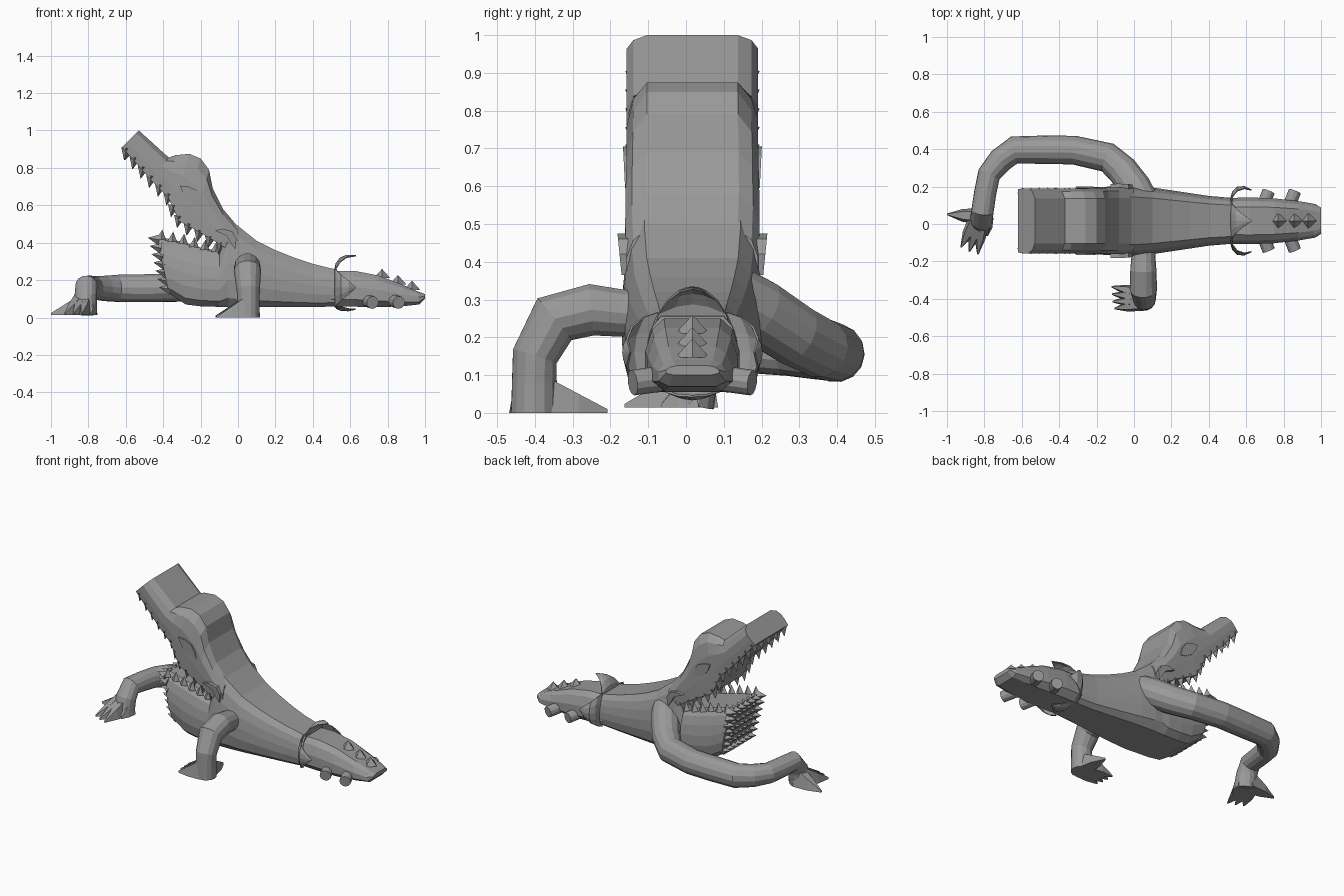
import bpy, bmesh, math
from mathutils import Vector

if "Cube" in bpy.data.objects:
    bpy.data.objects.remove(bpy.data.objects["Cube"])

grey = bpy.data.materials.new("matte grey")
grey.diffuse_color = (0.32, 0.32, 0.32, 1)
grey.use_nodes = True
grey.node_tree.nodes["Principled BSDF"].inputs["Base Color"].default_value = grey.diffuse_color
CY = 0.017  # mid plane of the body


def make(name, verts, faces):
    me = bpy.data.meshes.new(name)
    me.from_pydata([tuple(v) for v in verts], [], faces)
    me.materials.append(grey)
    bm = bmesh.new()
    bm.from_mesh(me)
    bmesh.ops.recalc_face_normals(bm, faces=bm.faces)
    bm.to_mesh(me)
    bm.free()
    ob = bpy.data.objects.new(name, me)
    bpy.context.collection.objects.link(ob)
    return ob


def skin(name, rings):
    """Join equal rings of points into a capped solid."""
    n = len(rings[0])
    verts = [p for r in rings for p in r]
    faces = [(i * n + j, (i + 1) * n + j, (i + 1) * n + (j + 1) % n, i * n + (j + 1) % n)
             for i in range(len(rings) - 1) for j in range(n)]
    faces += [tuple(range(n)), tuple(range(len(verts) - n, len(verts)))[::-1]]
    return make(name, verts, faces)


def loft(name, sections, profile):
    """Sections: top x, top z, bottom x, bottom z, half width."""
    rings = []
    for tx, tz, bx, bz, w in sections:
        half = [(f * w, bx + (tx - bx) * t, bz + (tz - bz) * t) for f, t in profile]
        rings.append([(x, CY + y, z) for y, x, z in half] +
                     [(x, CY - y, z) for y, x, z in reversed(half)])
    return skin(name, rings)


def tube(name, path, sides=14):
    """Path: x, y, z, radius."""
    pts = [Vector(p[:3]) for p in path]
    rings, side = [], None
    for i, p in enumerate(pts):
        d = (pts[min(i + 1, len(pts) - 1)] - pts[max(i - 1, 0)]).normalized()
        ref = side if side else (Vector((1, 0, 0)) if abs(d.x) < 0.9 else Vector((0, 0, 1)))
        side = (ref - d * ref.dot(d)).normalized()
        up = d.cross(side)
        rings.append([p + path[i][3] * (side * math.cos(a) + up * math.sin(a))
                      for a in (2 * math.pi * k / sides for k in range(sides))])
    return skin(name, rings)


def spikes(name, items):
    """Four sided spikes: base, tip, radius."""
    verts, faces = [], []
    for base, tip, r in items:
        b, t = Vector(base), Vector(tip)
        d = (t - b).normalized()
        u = d.cross(Vector((0, 1, 0))).normalized()
        v = d.cross(u)
        n = len(verts)
        verts += [b + u * r, b + v * r, b - u * r, b - v * r, t]
        faces += [(n + k, n + (k + 1) % 4, n + 4) for k in range(4)]
        faces.append((n + 3, n + 2, n + 1, n))
    return make(name, verts, faces)


def along(line, count):
    """Evenly spaced (x, z) points on a polyline."""
    segs = [(Vector(a), Vector(b)) for a, b in zip(line, line[1:])]
    total = sum((b - a).length for a, b in segs)
    for k in range(count):
        s = total * k / (count - 1)
        for a, b in segs:
            L = (b - a).length
            if s <= L + 1e-6:
                yield a.lerp(b, s / L)
                break
            s -= L


# Upper head and snout
loft("upper_head", [
    (-.53, 1.0, -.62, .91, .174), (-.37, .855, -.47, .74, .174),
    (-.335, .868, -.375, .645, .174), (-.26, .875, -.345, .58, .174),
    (-.20, .85, -.315, .515, .174), (-.155, .79, -.24, .475, .175),
    (-.135, .69, -.16, .43, .177), (-.08, .58, -.08, .38, .178),
    (.0, .485, .0, .30, .174)],
    [(.97, 0), (1, .3), (1, .6), (.9, .85), (.69, 1)])

# Lower jaw and tapering trunk
loft("trunk_and_lower_jaw", [
    (-.435, .435, -.37, .13, .165), (-.30, .405, -.28, .07, .174), (-.20, .375, -.2, .06, .18),
    (-.10, .355, -.1, .057, .184), (-.06, .54, -.05, .055, .187), (0, .49, 0, .055, .187),
    (.1, .41, .1, .055, .178), (.2, .36, .2, .055, .163), (.3, .32, .3, .055, .148),
    (.4, .287, .4, .055, .133), (.53, .255, .53, .06, .122)],
    [(.7, 0), (.92, .1), (1, .3), (1, .5), (.95, .7), (.86, .87), (.68, 1)])

# Tail end
loft("tail_end", [
    (.50, .25, .50, .06, .122), (.62, .25, .62, .058, .125), (.75, .225, .75, .055, .12),
    (.88, .175, .88, .06, .105), (.96, .14, .97, .07, .09), (1.0, .125, 1.0, .10, .07)],
    [(.7, 0), (1, .2), (1, .55), (.85, .85), (.6, 1)])
ridge = []
for x, z in ((.77, .21), (.855, .177), (.93, .147)):
    ridge.append(((x, CY, z), (x, CY, z + .05), .045))
spikes("tail_ridge_spikes", ridge)
for s, label in ((-1, "front"), (1, "back")):
    for i, x in enumerate((.685, .825)):
        tube(f"{label}_tail_peg_{i}", [(x, CY + s * .07, .092, .034),
                                       (x + .035, CY + s * .158, .08, .034)], 12)


# Ruff of curled petals
def petal(name, angle, radius, half, curve):
    verts = []
    for i, (x, out) in enumerate(curve):
        w = half * (1 - (i / (len(curve) - 1)) ** 1.5) + .002
        for k in (-1, -.5, 0, .5, 1):
            q = radius + out - .03 * k * k * (w / half)
            verts.append((x, CY + q * math.cos(angle) - k * w * math.sin(angle),
                          .16 + q * math.sin(angle) + k * w * math.cos(angle)))
    faces = [(i * 5 + j, i * 5 + j + 1, i * 5 + j + 6, i * 5 + j + 5)
             for i in range(len(curve) - 1) for j in range(4)]
    mod = make(name, verts, faces).modifiers.new("thickness", "SOLIDIFY")
    mod.thickness = .006


curl = [(.515, 0), (.522, .035), (.545, .065), (.58, .08), (.63, .078)]
flat = [(.515, 0), (.525, .035), (.55, .06), (.59, .064), (.63, .045)]
petal("ruff_top", math.pi / 2, .095, .1, curl)
petal("ruff_back", 0, .122, .105, flat)
petal("ruff_front", math.pi, .122, .105, flat)
petal("ruff_bottom", -math.pi / 2, .098, .11, [(x, o * .45) for x, o in flat])

# Teeth on both jaw edges
upper_edge = [(-.595, .90), (-.47, .76), (-.37, .66), (-.335, .57), (-.3, .52), (-.22, .47), (-.09, .395)]
lower_edge = [(-.41, .425), (-.30, .405), (-.2, .375), (-.12, .36)]
teeth = []
for s in (-1, 1):
    y = CY + s * .148
    for p in along(upper_edge, 12):
        teeth.append(((p.x, y, p.y + .005), (p.x - .014, y, p.y - .06), .03))
    for p in along(lower_edge, 6):
        teeth.append(((p.x, y, p.y - .01), (p.x + .005, y, p.y + .045), .027))
for k in (-1, 0, 1):
    y = CY + k * .073
    teeth.append(((-.59, y, .89), (-.605, y, .84), .028))
spikes("jaw_teeth", teeth)

# Rows of spikes over the front of the lower jaw, larger around the rim
rows = []
for i in range(7):
    t = i / 6
    x, z = -.372 - .06 * t, .15 + .265 * t
    for j in range(7):
        rim = i in (0, 6) or j in (0, 6)
        y = CY + (.128 + .02 * t) * (j / 3 - 1)
        rows.append(((x + .012, y, z), (x - (.05 if rim else .03), y, z + .012),
                     .03 if rim else .02))
spikes("mouth_spikes", rows)


# Eyes and cheek folds, tilted plates
def plate(name, outline, side, y0, tilt, cz, thick):
    v = []
    for d in (0, thick):
        v += [(x, CY + side * (y0 - d + tilt * (z - cz)), z) for x, z in outline]
    n = len(outline)
    skin(name, [v[:n], v[n:]])


eye = [(-.31, .705), (-.265, .70), (-.22, .68), (-.195, .64), (-.185, .595),
       (-.225, .605), (-.27, .63), (-.295, .665)]
fold = [(-.125, .465), (-.08, .475), (-.03, .46), (-.008, .42), (-.015, .365),
        (-.04, .40), (-.06, .435), (-.09, .45)]
for s, label in ((-1, "front"), (1, "back")):
    plate(f"{label}_eye", eye, s, .181, .05, .65, .009)
    plate(f"{label}_cheek_fold", fold, s, .193, .1, .42, .035)

# Bent front arm
tube("front_arm", [(.05, -.08, .26, .062), (.05, -.17, .264, .064), (.05, -.25, .273, .07),
                   (.05, -.348, .248, .073), (.055, -.40, .15, .062),
                   (.055, -.402, .08, .06), (.055, -.402, .0, .062)])
# Long reaching back arm
tube("back_arm", [(.06, .10, .32, .085), (.01, .19, .27, .088), (-.06, .285, .208, .084),
                  (-.14, .355, .172, .08), (-.32, .395, .16, .077), (-.48, .397, .157, .076),
                  (-.64, .396, .156, .074), (-.715, .34, .156, .068), (-.775, .265, .16, .062),
                  (-.795, .17, .165, .06), (-.81, .07, .168, .06), (-.815, .03, .11, .06),
                  (-.82, .01, .025, .066)])


# Hands: flat bottomed wedge fingers joined at the wrist
def finger(name, base, tip, w, top, floor):
    b, t = Vector((*base, 0)), Vector((*tip, 0))
    p = (t - b).normalized().cross(Vector((0, 0, 1)))
    rings = []
    for f, wide, high in ((0, w, top), (.55, w * .75, top * .5), (1, .004, .01)):
        c = b.lerp(t, f)
        rings.append([c + p * wide + Vector((0, 0, floor)), c - p * wide + Vector((0, 0, floor)),
                      c - p * wide * .6 + Vector((0, 0, floor + high)),
                      c + p * wide * .6 + Vector((0, 0, floor + high))])
    skin(name, rings)


for i, tip in enumerate([(-.12, -.335), (-.118, -.375), (-.115, -.415), (-.105, -.452)]):
    finger(f"front_finger_{i}", (.045, -.37 - .02 * i), tip, .035, .115, 0)
finger("front_thumb", (.055, -.38), (.04, -.208), .045, .10, 0)
for i, tip in enumerate([(-.925, -.125), (-.88, -.148), (-.835, -.162), (-.785, -.065)]):
    finger(f"back_finger_{i}", (-.845 + .018 * i, .03), tip, .04, .12, .014)
finger("back_thumb", (-.82, .04), (-1.0, .052), .045, .12, .014)
